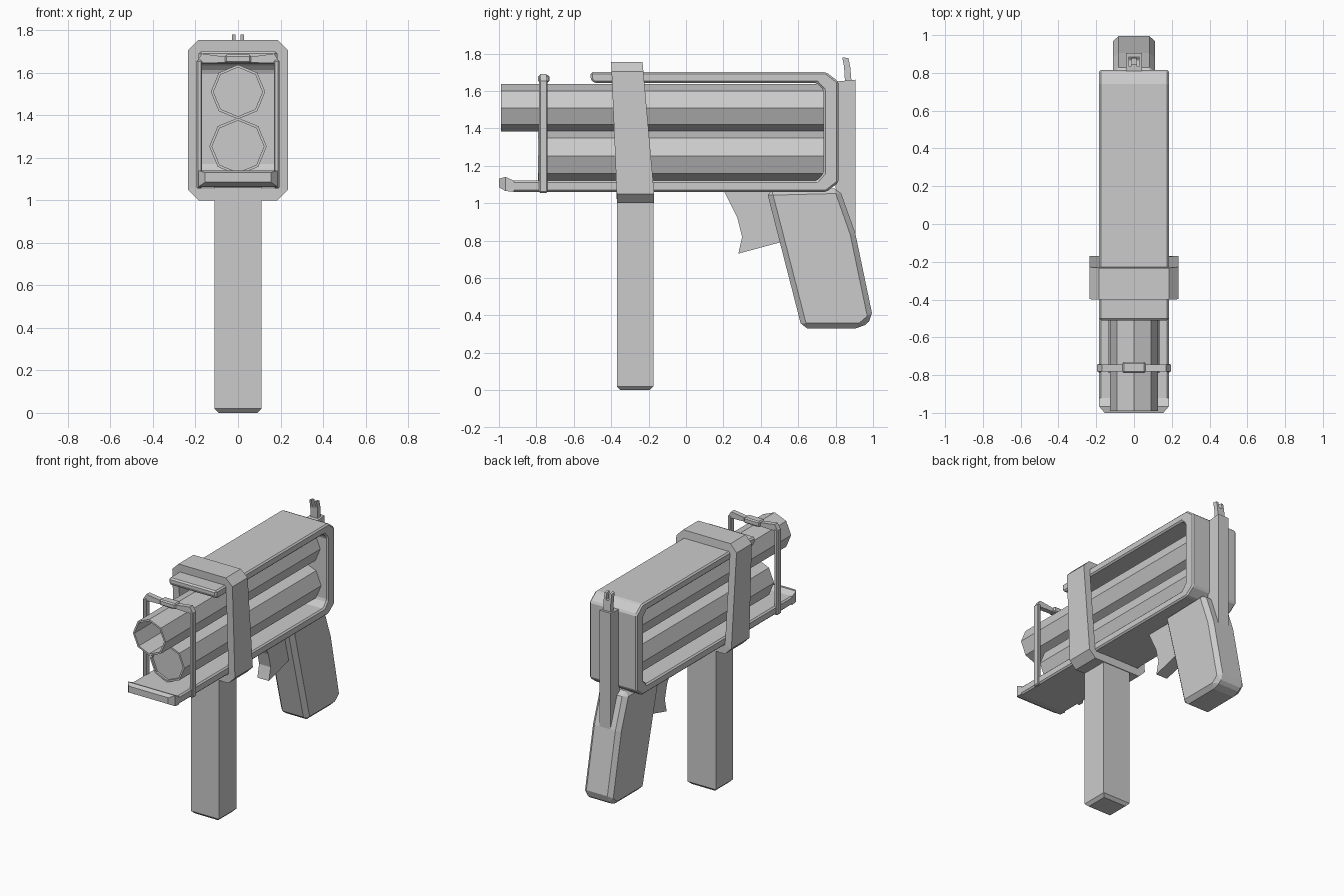
import bpy, bmesh
from math import cos, sin, pi

cube = bpy.data.objects.get("Cube")
if cube:
    bpy.data.objects.remove(cube, do_unlink=True)

grey = bpy.data.materials.new("matte_grey")
grey.use_nodes = True
colour = (0.6, 0.6, 0.6, 1)
grey.diffuse_color = colour
grey.node_tree.nodes["Principled BSDF"].inputs["Base Color"].default_value = colour


def finish(name, bm, bevel=0):
    """Turn a bmesh into a flat shaded object with an optional chamfer."""
    bmesh.ops.recalc_face_normals(bm, faces=bm.faces)
    mesh = bpy.data.meshes.new(name)
    bm.to_mesh(mesh)
    bm.free()
    mesh.materials.append(grey)
    ob = bpy.data.objects.new(name, mesh)
    bpy.context.collection.objects.link(ob)
    if bevel:
        mod = ob.modifiers.new("chamfer", "BEVEL")
        mod.width = bevel
        mod.segments = 1
        mod.limit_method = "ANGLE"
    return ob


def side_prism(name, profile, half, bevel=0, x=0):
    """Extrude a (y, z) profile across the width."""
    bm = bmesh.new()
    face = bm.faces.new([bm.verts.new((x - half, y, z)) for y, z in profile])
    ext = bmesh.ops.extrude_face_region(bm, geom=[face])["geom"]
    moved = [v for v in ext if isinstance(v, bmesh.types.BMVert)]
    bmesh.ops.translate(bm, verts=moved, vec=(2 * half, 0, 0))
    return finish(name, bm, bevel)


def box(name, x, y, z, bevel=0):
    """Box from (min, max) ranges."""
    profile = [(y[0], z[0]), (y[1], z[0]), (y[1], z[1]), (y[0], z[1])]
    return side_prism(name, profile, (x[1] - x[0]) / 2, bevel, (x[0] + x[1]) / 2)


def skin(bm, rings, closed=False):
    """Join successive vertex rings with quads."""
    pairs = list(zip(rings, rings[1:]))
    if closed:
        pairs.append((rings[-1], rings[0]))
    for a, b in pairs:
        n = len(a)
        for i in range(n):
            bm.faces.new((a[i], a[(i + 1) % n], b[(i + 1) % n], b[i]))


def barrel(name, z, r, front, recess):
    """Octagonal tube with a thin rim and a recessed end."""
    bm = bmesh.new()
    rings = []
    for radius, y in ((r, 0.76), (r, front), (r - 0.013, front), (r - 0.013, front + recess)):
        rings.append([bm.verts.new((radius * sin(i * pi / 4), y, z + radius * cos(i * pi / 4)))
                      for i in range(8)])
    skin(bm, rings)
    bm.faces.new(rings[0])
    bm.faces.new(rings[-1])
    return finish(name, bm)


def chamfered_rect(w, z0, z1, cut):
    """Eight-sided (x, z) outline."""
    half = [(w - cut, z0), (w, z0 + cut), (w, z1 - cut), (w - cut, z1)]
    return half + [(-x, z) for x, z in reversed(half)]


def ring_frame(name, outer, inner, front, back):
    """Hoop whose front and back follow functions of height."""
    bm = bmesh.new()
    rings = [[bm.verts.new((x, depth(z), z)) for x, z in outline]
             for outline, depth in ((outer, front), (outer, back), (inner, back), (inner, front))]
    skin(bm, rings, closed=True)
    return finish(name, bm)


# Receiver: a C-shaped shell open at the sides and the front
side_prism("receiver_shell", [
    (-0.93, 1.06), (0.75, 1.06), (0.815, 1.11), (0.815, 1.65), (0.75, 1.7),
    (-0.51, 1.7), (-0.51, 1.66), (-0.49, 1.642), (0.70, 1.642), (0.735, 1.605),
    (0.735, 1.16), (0.70, 1.12), (-0.93, 1.12)], 0.185, 0.01)

# Front lip with clipped corners
bm = bmesh.new()
lip = []
for y, w, z0, z1 in ((-0.92, 0.185, 1.06, 1.12), (-0.965, 0.185, 1.065, 1.14), (-1, 0.155, 1.085, 1.13)):
    lip.append([bm.verts.new(p) for p in ((-w, y, z0), (w, y, z0), (w, y, z1), (-w, y, z1))])
skin(bm, lip)
bm.faces.new(lip[0])
bm.faces.new(lip[-1])
finish("front_lip", bm)

# Two stacked barrels
barrel("upper_barrel", 1.51, 0.128, -0.99, 1.6)
barrel("lower_barrel", 1.253, 0.135, -0.79, 0.015)

# Slanted band around the receiver
ring_frame("receiver_band", chamfered_rect(0.235, 1.0, 1.755, 0.05),
           chamfered_rect(0.185, 1.055, 1.7, 0.012),
           lambda z: -0.37 - 0.03 * max(0, z - 1.05) / 0.7,
           lambda z: -0.17 - 0.062 * max(0, z - 1.05) / 0.7)

# Front sight hoop
for side, x in (("right", -0.182), ("left", 0.182)):
    box(side + "_sight_post", (x - 0.013, x + 0.013), (-0.785, -0.74), (1.055, 1.66), 0.006)
bm = bmesh.new()
bar = [(-0.195, 1.65), (-0.17, 1.69), (-0.06, 1.675), (0.06, 1.675), (0.17, 1.69), (0.195, 1.65)]
under = [(0.168, 1.645), (0.06, 1.648), (-0.06, 1.648), (-0.168, 1.645)]
face = bm.faces.new([bm.verts.new((x, -0.78, z)) for x, z in bar + under])
ext = bmesh.ops.extrude_face_region(bm, geom=[face])["geom"]
bmesh.ops.translate(bm, verts=[v for v in ext if isinstance(v, bmesh.types.BMVert)], vec=(0, 0.035, 0))
finish("sight_crossbar", bm)
box("front_sight_plate", (-0.062, 0.062), (-0.79, -0.73), (1.645, 1.685), 0.008)

# Magazine
box("magazine", (-0.11, 0.11), (-0.37, -0.175), (0.02, 1.06))
bm = bmesh.new()
foot = []
for z, d in ((0.02, 0), (0, 0.02)):
    foot.append([bm.verts.new((sx * (0.11 - d), -0.2725 + sy * (0.0975 - d), z))
                 for sx, sy in ((-1, -1), (1, -1), (1, 1), (-1, 1))])
skin(bm, foot)
bm.faces.new(foot[-1])
finish("magazine_foot", bm)

# Grip, trigger and rear spine
side_prism("grip", [(0.43, 1.07), (0.62, 0.33), (0.935, 0.33), (1.0, 0.385),
                    (0.905, 0.84), (0.82, 1.08)], 0.11, 0.028)
side_prism("trigger", [(0.2, 1.07), (0.45, 1.07), (0.52, 0.795), (0.28, 0.73),
                       (0.3, 0.82), (0.275, 0.92)], 0.045)
side_prism("rear_spine", [(0.8, 1.65), (0.905, 1.66), (0.905, 0.84), (0.86, 0.84), (0.8, 1.08)], 0.042)

# Rear sight with two prongs
side_prism("rear_sight_base", [(0.85, 1.65), (0.885, 1.65), (0.878, 1.73), (0.845, 1.73)], 0.028)
for side, x in (("right", -0.02), ("left", 0.02)):
    side_prism(side + "_sight_prong", [(0.845, 1.73), (0.878, 1.73), (0.868, 1.775), (0.835, 1.78)],
               0.008, 0, x)
